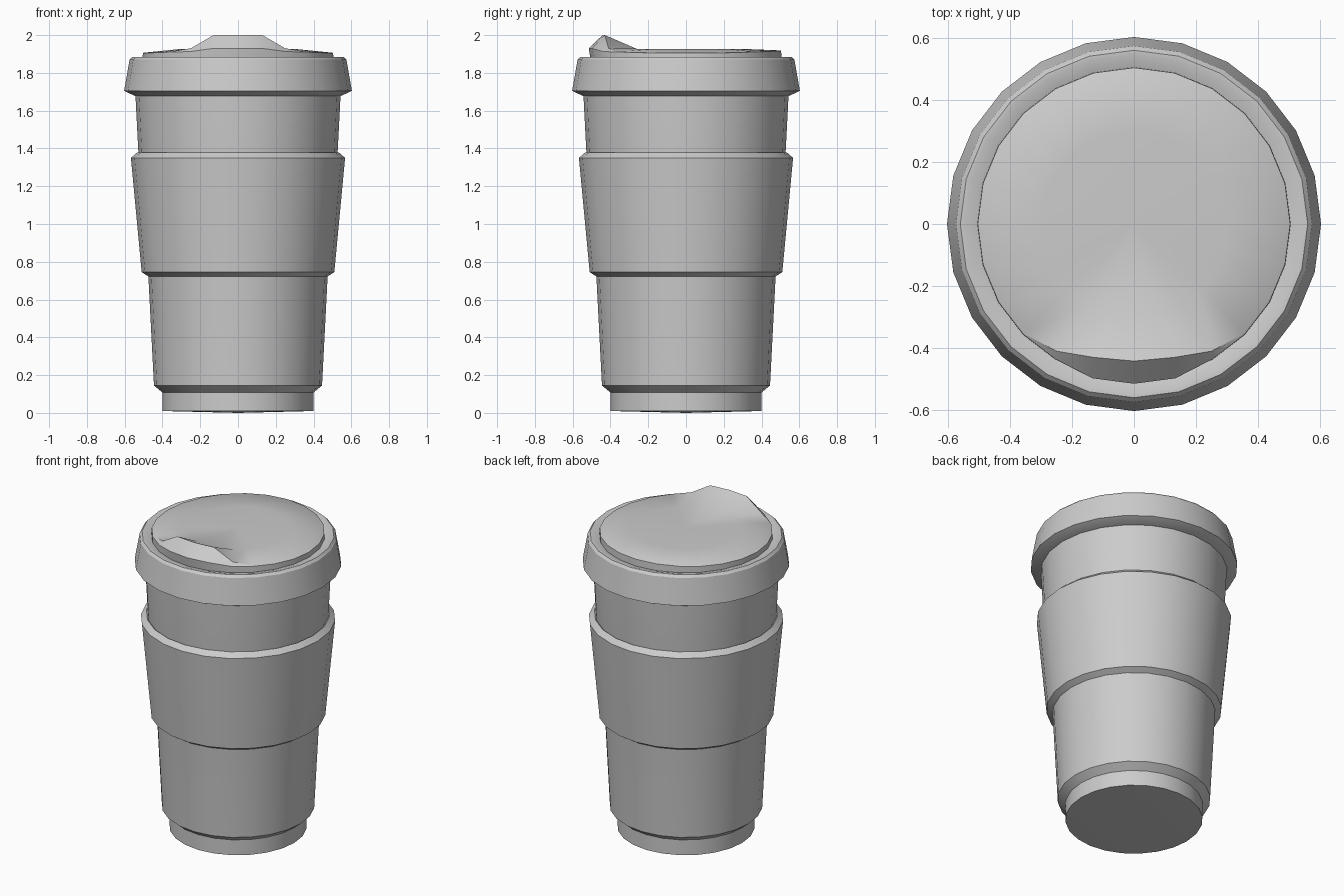
import bpy, bmesh, math

if "Cube" in bpy.data.objects:
    bpy.data.objects.remove(bpy.data.objects["Cube"])

SEG = 24


def ring(bm, point):
    """Ring of SEG vertices; point(angle) returns x, y, z."""
    return [bm.verts.new(point(2 * math.pi * i / SEG)) for i in range(SEG)]


def bridge(bm, a, b):
    for i in range(SEG):
        j = (i + 1) % SEG
        bm.faces.new((a[i], a[j], b[j], b[i]))


def fan(bm, r, z):
    tip = bm.verts.new((0, 0, z))
    for i in range(SEG):
        bm.faces.new((r[i], r[(i + 1) % SEG], tip))


def finish(bm, name, angle=28):
    bmesh.ops.recalc_face_normals(bm, faces=bm.faces[:])
    mesh = bpy.data.meshes.new(name)
    bm.to_mesh(mesh)
    bm.free()
    ob = bpy.data.objects.new(name, mesh)
    bpy.context.collection.objects.link(ob)
    bpy.ops.object.select_all(action='DESELECT')
    ob.select_set(True)
    bpy.context.view_layer.objects.active = ob
    bpy.ops.object.shade_smooth_by_angle(angle=math.radians(angle))
    return ob


def lathe(name, profile, start=None, end=None, closed=False):
    """Spin (radius, z) pairs; start / end give the z of a closing cap centre."""
    bm = bmesh.new()
    rings = [ring(bm, lambda a, r=r, z=z: (r * math.cos(a), r * math.sin(a), z))
             for r, z in profile]
    for a, b in zip(rings, rings[1:]):
        bridge(bm, a, b)
    if closed:
        bridge(bm, rings[-1], rings[0])
    if start is not None:
        fan(bm, rings[0], start)
    if end is not None:
        fan(bm, rings[-1], end)
    return finish(bm, name)


# cup body with stepped foot
lathe("cup", [(0.40, 0.01), (0.40, 0.108), (0.445, 0.145), (0.475, 0.73),
              (0.527, 1.37), (0.543, 1.68)], start=0.0, end=1.68)

# heat sleeve
lathe("sleeve", [(0.474, 0.722), (0.51, 0.745), (0.567, 1.35), (0.535, 1.378),
                 (0.525, 1.37), (0.473, 0.73)], closed=True)

# lid skirt, rim and channel around the raised top
lathe("lid", [(0.54, 1.675), (0.603, 1.705), (0.574, 1.87), (0.56, 1.885),
              (0.545, 1.885), (0.505, 1.872)], start=1.675)

# raised lid top: its front edge is pulled up and back into a drinking spout
SPOUT = {0: (0.058, 2.0), 15: (0.053, 2.0), 30: (0.023, 1.93)}


def front_angle(a):
    return round(abs((math.degrees(a) - 270 + 180) % 360 - 180))


def wall_low(a):
    return 0.505 * math.cos(a), 0.505 * math.sin(a), 1.872


def wall_high(a):
    z = 1.904 + 0.012 * math.sin(a) ** 2
    r = 0.515 if front_angle(a) <= 15 else 0.504
    return r * math.cos(a), r * math.sin(a), z + (0.014 if r > 0.51 else 0)


def edge(a):
    x, y = 0.5 * math.cos(a), 0.5 * math.sin(a)
    back, z = SPOUT.get(front_angle(a), (0, 1.907 + 0.012 * math.sin(a) ** 2))
    return x, y + back, z


def flat(r, z):
    return lambda a: (r * math.cos(a), r * math.sin(a), z)


bm = bmesh.new()
rings = [ring(bm, f) for f in (wall_low, wall_high, edge, flat(0.3, 1.927))]
for a, b in zip(rings, rings[1:]):
    bridge(bm, a, b)
fan(bm, rings[-1], 1.927)
finish(bm, "lid_top", 35)
